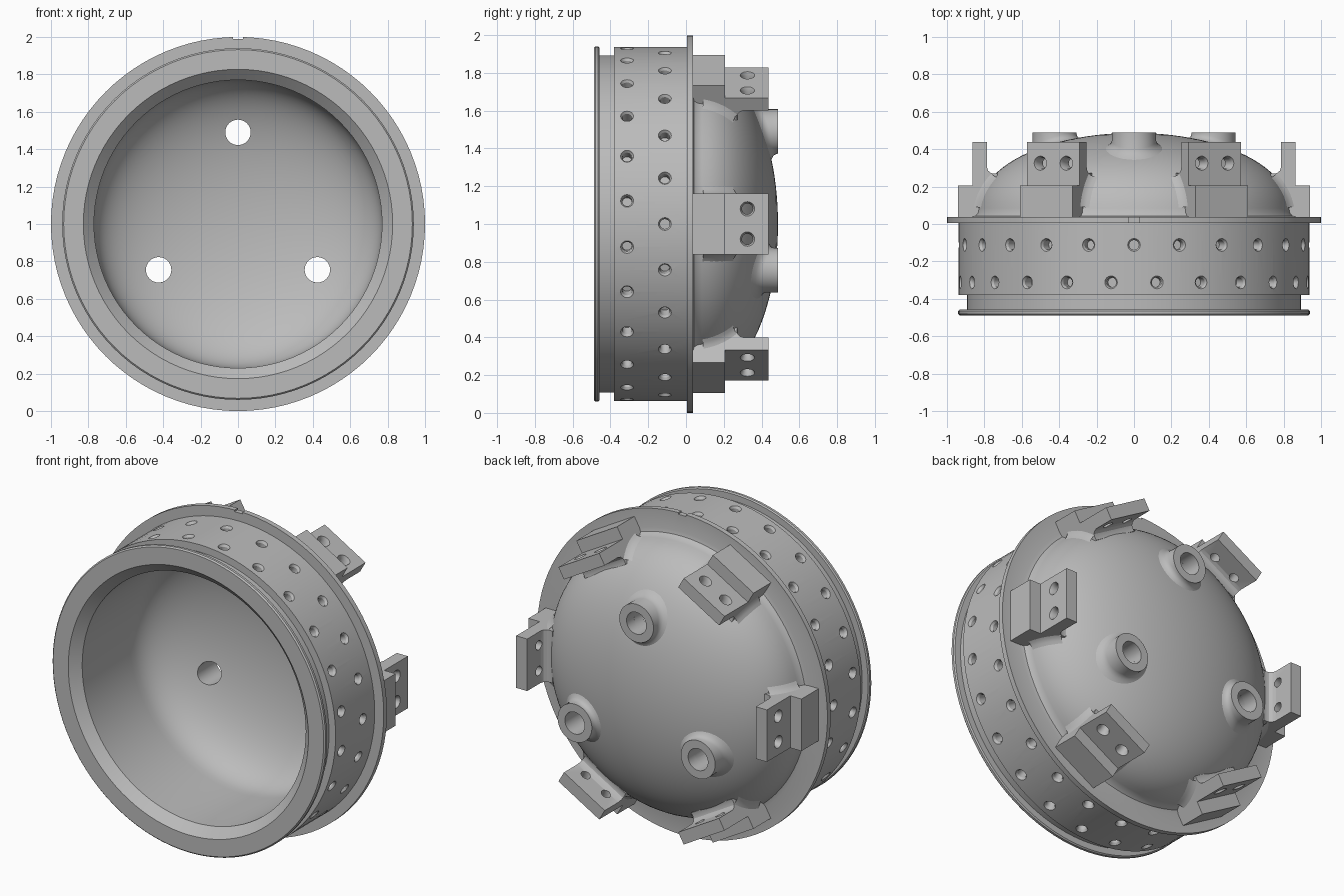
import bpy, bmesh
from math import sin, cos, pi, sqrt, radians
from mathutils import Matrix, Vector

cube = bpy.data.objects.get("Cube")
if cube:
    bpy.data.objects.remove(cube, do_unlink=True)

grey = bpy.data.materials.new("plain grey metal")
grey.use_nodes = True
tone = (0.5, 0.5, 0.5, 1)
grey.diffuse_color = tone
grey.node_tree.nodes["Principled BSDF"].inputs["Base Color"].default_value = tone

CENTRE = Matrix.Translation((0, 0, 1))


def make_object(name, bm):
    bmesh.ops.recalc_face_normals(bm, faces=bm.faces)
    mesh = bpy.data.meshes.new(name)
    bm.to_mesh(mesh)
    bm.free()
    mesh.materials.append(grey)
    obj = bpy.data.objects.new(name, mesh)
    bpy.context.collection.objects.link(obj)
    return obj


def activate(obj):
    bpy.ops.object.select_all(action="DESELECT")
    obj.select_set(True)
    bpy.context.view_layer.objects.active = obj


def cut(obj, cutter):
    cutter.hide_render = True
    mod = obj.modifiers.new("cut", "BOOLEAN")
    mod.operation = "DIFFERENCE"
    mod.solver = "EXACT"
    mod.object = cutter
    activate(obj)
    bpy.ops.object.modifier_apply(modifier=mod.name)


def smooth(obj):
    activate(obj)
    bpy.ops.object.shade_smooth_by_angle(angle=radians(28))


def loft(bm, rings, closed_loop=False):
    """Join rings of points with quads, each ring closed on itself."""
    rows = [[bm.verts.new(p) for p in ring] for ring in rings]
    pairs = list(zip(rows, rows[1:]))
    if closed_loop:
        pairs.append((rows[-1], rows[0]))
    for a, b in pairs:
        for i in range(len(a)):
            j = (i + 1) % len(a)
            bm.faces.new((a[i], a[j], b[j], b[i]))
    return rows


def lathe(bm, profile, segments, matrix):
    """Solid of revolution about y; the profile starts and ends on the axis."""
    def ring(r, y):
        return [matrix @ Vector((r * cos(2 * pi * i / segments), y,
                                 r * sin(2 * pi * i / segments)))
                for i in range(segments)]
    rows = loft(bm, [ring(r, y) for r, y in profile[1:-1]])
    for row, (r, y) in ((rows[0], profile[0]), (rows[-1], profile[-1])):
        tip = bm.verts.new(matrix @ Vector((0, y, 0)))
        for i in range(segments):
            bm.faces.new((row[i], row[(i + 1) % segments], tip))


def radial(angle, y=0):
    """Local x points outwards from the axis at the given angle."""
    return CENTRE @ Matrix.Translation((0, y, 0)) @ Matrix.Rotation(-angle, 4, "Y")


def dome_height(r):
    return 0.487 * max(0, 1 - (r / 0.85) ** 2) ** 0.417


# Shell: inner dome, bore, front lip, groove, drum, flange and outer dome
STEPS = 24
inner = [(0.77 * sin(t), 0.03 + 0.37 * max(0, cos(t)) ** 0.833)
         for t in (pi / 2 * i / STEPS for i in range(STEPS + 1))]
outer = [(0.85 * sin(t), dome_height(0.85 * sin(t)))
         for t in (radians(83) * i / STEPS for i in range(STEPS, -1, -1))]
body = [(0.77, -0.433), (0.827, -0.488), (0.932, -0.488), (0.94, -0.48),
        (0.94, -0.465), (0.933, -0.458), (0.893, -0.458), (0.893, -0.38),
        (0.938, -0.38), (0.938, 0.005), (1, 0.005), (1, 0.037),
        (0.885, 0.037), (0.862, 0.043), (0.849, 0.06)]
bm = bmesh.new()
lathe(bm, inner + body + outer, 96, CENTRE)
shell = make_object("drum_shell", bm)

# Countersunk holes in two staggered rows around the drum
HOLE = [(0, -0.07), (0.026, -0.07), (0.026, -0.014), (0.036, 0.002),
        (0.036, 0.04), (0, 0.04)]
TO_RADIAL = Matrix.Rotation(-pi / 2, 4, "Z")
bm = bmesh.new()
for row, y in enumerate((-0.112, -0.312)):
    for i in range(24):
        angle = radians(15 * i + 7.5 * row)
        lathe(bm, HOLE, 16,
              radial(angle, y) @ Matrix.Translation((0.938, 0, 0)) @ TO_RADIAL)

# Port holes through the dome and the notch on top of the flange
PORTS = [(0.49 * cos(radians(a)), 0.49 * sin(radians(a))) for a in (90, 210, 330)]
for x, z in PORTS:
    lathe(bm, [(0, 0.2), (0.068, 0.2), (0.068, 0.6), (0, 0.6)], 32,
          CENTRE @ Matrix.Translation((x, 0, z)))
bmesh.ops.create_cube(bm, size=1, matrix=Matrix.Translation((0, 0.02, 2.0))
                      @ Matrix.Diagonal((0.054, 0.1, 0.022, 1)))
cutter = make_object("shell_cutter", bm)
cut(shell, cutter)
bpy.data.objects.remove(cutter, do_unlink=True)
smooth(shell)

# Port bosses, flared where they meet the dome
FLARE = [(0.068, -0.003), (0.16, -0.006), (0.145, 0.003), (0.131, 0.012),
         (0.122, 0.025), (0.118, 0.04)]
bm = bmesh.new()
for px, pz in PORTS:
    rings = []
    for r, lift in FLARE + [(0.118, None), (0.068, None)]:
        ring = []
        for i in range(40):
            x, z = px + r * cos(2 * pi * i / 40), pz + r * sin(2 * pi * i / 40)
            y = 0.488 if lift is None else min(0.486, dome_height(sqrt(x * x + z * z)) + lift)
            ring.append((x, y, z + 1))
        rings.append(ring)
    loft(bm, rings, closed_loop=True)
smooth(make_object("port_bosses", bm))

# Six stepped mounting lugs with a curved foot on the dome side
LUG = [(0.94, 0.03), (0.94, 0.207), (0.863, 0.207), (0.863, 0.438),
       (0.787, 0.438), (0.787, 0.305), (0.78, 0.285), (0.766, 0.273),
       (0.748, 0.269), (0.73, 0.272), (0.73, 0.23), (0.80, 0.1), (0.80, 0.03)]
HALF = 0.162
LUG_ANGLES = [radians(60 * i) for i in range(6)]
bm = bmesh.new()
holes = bmesh.new()
for angle in LUG_ANGLES:
    m = radial(angle)
    sides = loft(bm, [[m @ Vector((x, y, t)) for x, y in LUG] for t in (-HALF, HALF)])
    for side in sides:
        bm.faces.new(side)
    for t in (-0.08, 0.08):
        lathe(holes, [(r * 1.1, d * 1.5) for r, d in HOLE], 20,
              m @ Matrix.Translation((0.863, 0.325, t)) @ TO_RADIAL)
lugs = make_object("mounting_lugs", bm)
cutter = make_object("lug_cutter", holes)
cut(lugs, cutter)
bpy.data.objects.remove(cutter, do_unlink=True)
smooth(lugs)

# Soft fillets between the lug sides and the dome
bm = bmesh.new()
for angle in LUG_ANGLES:
    m = radial(angle)
    for side in (-1, 1):
        rows = []
        for i in range(13):
            r = 0.76 + 0.083 * i / 12
            slope = (dome_height(r + 0.001) - dome_height(r - 0.001)) / 0.002
            normal = Vector((-slope, 1)).normalized()
            row = []
            for t, lift in ((0.158, 0.035), (0.168, 0.018), (0.183, 0.006), (0.205, -0.004)):
                rho = r + lift * normal.x
                y = dome_height(r) + lift * normal.y
                row.append(bm.verts.new(m @ Vector((sqrt(rho * rho - t * t), y, t * side))))
            rows.append(row)
        for a, b in zip(rows, rows[1:]):
            for k in range(3):
                quad = (a[k], b[k], b[k + 1], a[k + 1])
                bm.faces.new(quad if side > 0 else quad[::-1])
fillets = make_object("lug_fillets", bm)
smooth(fillets)
